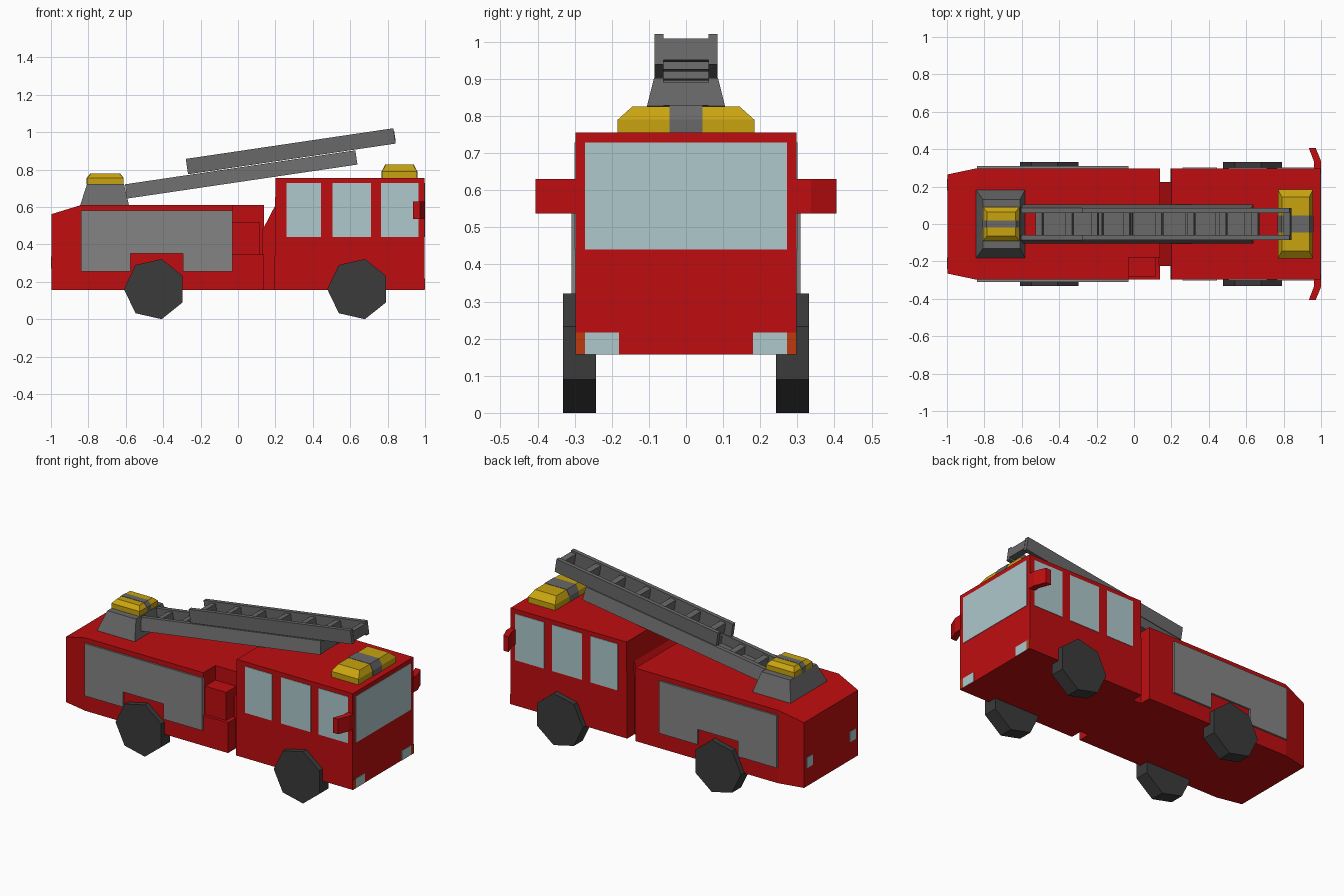
import bpy, bmesh, math

if "Cube" in bpy.data.objects:
    bpy.data.objects.remove(bpy.data.objects["Cube"])


def material(name, rgb):
    m = bpy.data.materials.new(name)
    m.diffuse_color = (*rgb, 1)
    m.use_nodes = True
    m.node_tree.nodes["Principled BSDF"].inputs["Base Color"].default_value = m.diffuse_color
    return m


RED = material("red_paint", (0.52, 0.004, 0.005))
GLASS = material("pale_glass", (0.42, 0.58, 0.6))
GOLD = material("amber_lamp", (0.58, 0.37, 0.005))
ORANGE = material("orange_lamp", (0.52, 0.04, 0.004))
DARK = material("rubber", (0.043, 0.043, 0.043))
STEEL = material("dark_steel", (0.14, 0.14, 0.14))
PANEL = material("panel_grey", (0.23, 0.23, 0.23))


def build(name, solids, mat, mirror=False):
    """Each solid is a list of rings that are skinned together and capped."""
    bm = bmesh.new()
    for rings in solids:
        vs = [[bm.verts.new(p) for p in ring] for ring in rings]
        n = len(vs[0])
        for a, b in zip(vs, vs[1:]):
            for i in range(n):
                j = (i + 1) % n
                bm.faces.new((a[i], a[j], b[j], b[i]))
        bm.faces.new(vs[0])
        bm.faces.new(vs[-1])
    bmesh.ops.recalc_face_normals(bm, faces=bm.faces)
    me = bpy.data.meshes.new(name)
    bm.to_mesh(me)
    bm.free()
    ob = bpy.data.objects.new(name, me)
    bpy.context.collection.objects.link(ob)
    if mat:
        me.materials.append(mat)
    if mirror:
        mod = ob.modifiers.new("mirror", 'MIRROR')
        mod.use_axis = (False, True, False)
        mod.use_mirror_merge = False
    return ob


def prism(pts, axis, a, b):
    """Extrude a 2D outline along an axis from a to b."""
    def place(p, t):
        q = list(p)
        q.insert('xyz'.index(axis), t)
        return q
    return [[place(p, t) for p in pts] for t in (a, b)]


def rect(x0, x1, y0, y1):
    return [(x0, y0), (x1, y0), (x1, y1), (x0, y1)]


def box(x0, x1, y0, y1, z0, z1):
    return prism(rect(x0, x1, y0, y1), 'z', z0, z1)


def stack(levels):
    """Rectangles (x0, x1, half_width, z) skinned from bottom to top."""
    return [[(x, y, z) for x, y in rect(x0, x1, -w, w)] for x0, x1, w, z in levels]


# Cab and the narrow joint behind it
build("cab", [prism([(0.195, 0.157), (0.997, 0.157), (0.997, 0.755), (0.2, 0.755)],
                    'y', -0.298, 0.298)], RED)
build("cab_joint", [prism([(0.13, 0.157), (0.2, 0.157), (0.2, 0.61), (0.13, 0.475)],
                          'y', -0.225, 0.225)], RED)

# Rear body with tapered tail, and a corner recess on one side
body = build("rear_body", [[[(x, y, z) for y, z in rect(-w, w, 0.157, top)]
                            for x, w, top in ((0.14, 0.298, 0.61), (-0.84, 0.298, 0.61),
                                              (-0.997, 0.265, 0.562))]], RED)
cutter = build("recess_cutter", [box(-0.03, 0.2, -0.4, -0.18, 0.345, 0.7)], None)
cutter.hide_render = True
cutter.hide_viewport = True
cut = body.modifiers.new("recess", 'BOOLEAN')
cut.operation = 'DIFFERENCE'
cut.object = cutter
build("recess_locker", [box(-0.035, 0.115, -0.28, -0.175, 0.34, 0.52)], RED)

# Side shutters stepped over the wheel
build("side_panel", [prism([(-0.84, 0.255), (-0.575, 0.255), (-0.575, 0.35), (-0.295, 0.35),
                            (-0.295, 0.255), (-0.03, 0.255), (-0.03, 0.58), (-0.84, 0.58)],
                           'y', 0.29, 0.309)], PANEL, True)

# Windows
build("side_windows", [box(a, b, 0.29, 0.301, 0.44, 0.728)
                       for a, b in ((0.26, 0.445), (0.505, 0.71), (0.765, 0.965))], GLASS, True)
build("windscreen", [box(0.98, 1.0, -0.272, 0.272, 0.44, 0.728)], GLASS)

# Lamps
build("headlight", [box(0.98, 1.0, 0.18, 0.272, 0.158, 0.217)], GLASS, True)
build("indicator", [box(0.98, 1.0, 0.272, 0.2975, 0.158, 0.217)], ORANGE, True)
build("tail_light", [box(-1.0, -0.98, 0.18, 0.24, 0.27, 0.335)], GLASS, True)

# Wing mirrors
build("wing_mirror", [prism([(0.935, 0.405), (0.972, 0.405), (1.0, 0.337), (1.0, 0.29),
                             (0.962, 0.29), (0.962, 0.335)], 'z', 0.537, 0.63)], RED, True)

# Seven-sided wheels
for label, cx in (("rear", -0.445), ("front", 0.642)):
    ring = [(cx + 0.165 * math.cos(t), 0.161 + 0.165 * math.sin(t))
            for t in (math.pi + k * math.tau / 7 for k in range(7))]
    build(label + "_wheel", [prism(ring, 'y', 0.243, 0.331)], DARK, True)


# Beacons: chamfered lamp with a grey centre band
def beacon(name, x0, x1, half, band, zs, inset, side_inset):
    z0, z1, z2 = zs
    for part, w, s, e, mat in (("_lamp", half, side_inset, 0, GOLD), ("_band", band, 0, 0.002, STEEL)):
        build(name + part, [stack([(x0 - e, x1 + e, w, z0), (x0 - e, x1 + e, w, z1),
                                   (x0 + inset - e, x1 - inset + e, w - s, z2 + e)])], mat)


beacon("cab_beacon", 0.77, 0.957, 0.184, 0.045, (0.75, 0.79, 0.826), 0.02, 0.04)
beacon("turret_beacon", -0.807, -0.613, 0.09, 0.02, (0.72, 0.755, 0.778), 0.02, 0.025)

# Ladder turret
build("turret", [stack([(-0.845, -0.582, 0.183, 0.605), (-0.807, -0.61, 0.13, 0.724)])], STEEL)


# Ladder sections, tilted upward toward the cab
def ladder(name, x, z, length, height, foot, top, inner, rungs, plate=None):
    rail = [(inner, 0), (foot, 0), (top, height), (inner, height)]
    solids = []
    for s in (1, -1):
        solids.append(prism([(s * y, h) for y, h in rail], 'x', 0, length))
    solids += [box(r - 0.018, r + 0.018, -inner - 0.005, inner + 0.005, 0.012, height - 0.012)
               for r in rungs]
    if plate:
        solids.append(box(plate, length - 0.002, -inner - 0.005, inner + 0.005, 0.002, 0.016))
    ob = build(name, solids, STEEL)
    ob.location = (x, 0, z)
    ob.rotation_euler.y = -math.radians(8.4)


ladder("lower_ladder", -0.593, 0.645, 1.245, 0.077, 0.105, 0.086, 0.06,
       [0.095 + 0.1615 * k for k in range(7)] + [1.225], 0.09)
ladder("upper_ladder", -0.267, 0.775, 1.122, 0.083, 0.085, 0.085, 0.06,
       [0.065 + 0.1735 * k for k in range(7)])
